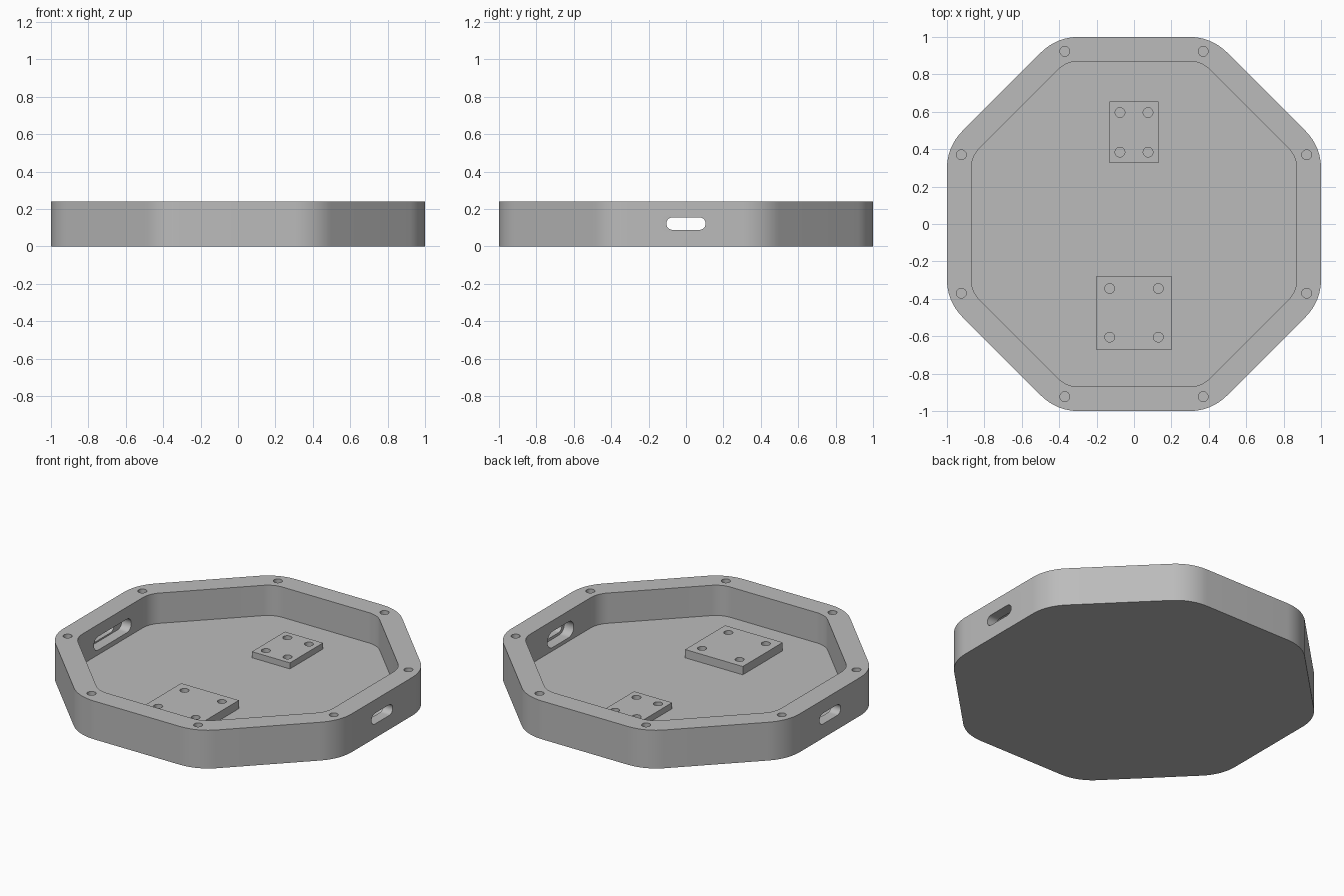
import bpy
import math
from math import cos, sin, pi
from mathutils import Matrix, Vector

cube = bpy.data.objects.get("Cube")
if cube:
    bpy.data.objects.remove(cube, do_unlink=True)

grey = bpy.data.materials.new("plain_grey")
grey.use_nodes = True
colour = (0.5, 0.5, 0.5, 1)
grey.diffuse_color = colour
grey.node_tree.nodes["Principled BSDF"].inputs["Base Color"].default_value = colour

HEIGHT, FLOOR, WALL, FILLET = 0.24, 0.05, 0.13, 0.28
SLOT_Z = 0.122


def prism(name, outline, low, high, turn=None):
    """Extrude a closed outline between two heights."""
    n = len(outline)
    verts = [Vector((x, y, z)) for z in (low, high) for x, y in outline]
    if turn:
        verts = [turn @ v for v in verts]
    faces = [list(range(n))[::-1], list(range(n, 2 * n))]
    faces += [(i, (i + 1) % n, n + (i + 1) % n, n + i) for i in range(n)]
    mesh = bpy.data.meshes.new(name)
    mesh.from_pydata(verts, [], faces)
    mesh.materials.append(grey)
    obj = bpy.data.objects.new(name, mesh)
    bpy.context.collection.objects.link(obj)
    return obj


def octagon(radius, apothem, steps=12):
    """Regular octagon with rounded corners."""
    reach = (apothem - radius) / cos(pi / 8)
    points = []
    for k in range(8):
        mid = (k + 0.5) * pi / 4
        for s in range(steps + 1):
            a = mid + (s / steps - 0.5) * pi / 4
            points.append((reach * cos(mid) + radius * cos(a),
                           reach * sin(mid) + radius * sin(a)))
    return points


def circle(x, y, r=0.026, n=32):
    return [(x + r * cos(2 * pi * i / n), y + r * sin(2 * pi * i / n)) for i in range(n)]


def stadium(length, height, steps=16):
    """Slot outline with half-round ends."""
    r = height / 2
    points = []
    for side in (1, -1):
        for s in range(steps + 1):
            a = -pi / 2 + pi * s / steps
            points.append((side * (length / 2 - r + r * cos(a)), side * r * sin(a)))
    return points


def cut(target, cutter):
    mod = target.modifiers.new("cut", 'BOOLEAN')
    mod.operation, mod.solver, mod.object = 'DIFFERENCE', 'EXACT', cutter
    bpy.context.view_layer.objects.active = target
    bpy.ops.object.modifier_apply(modifier=mod.name)
    bpy.data.objects.remove(cutter, do_unlink=True)


def smooth(obj):
    bpy.ops.object.select_all(action='DESELECT')
    obj.select_set(True)
    bpy.context.view_layer.objects.active = obj
    bpy.ops.object.shade_smooth_by_angle(angle=math.radians(30))


# Octagonal tray with hollow interior
tray = prism("tray", octagon(FILLET, 1), 0, HEIGHT)
cut(tray, prism("cavity", octagon(FILLET - WALL, 1 - WALL), FLOOR, HEIGHT + 0.1))

# Screw holes in the rim
for a, b in ((0.37, 0.923), (0.923, 0.37)):
    for sx in (1, -1):
        for sy in (1, -1):
            cut(tray, prism("rim_hole", circle(sx * a, sy * b), 0.1, HEIGHT + 0.1))

# Cable slots in both side walls, each with a wider pocket on the inside
axes = Matrix(((0, 0, 1), (1, 0, 0), (0, 1, 0))).to_4x4()
turn = Matrix.Translation((0, 0, SLOT_Z)) @ axes
for side, length, height in ((1, 0.26, 0.1), (-1, 0.37, 0.085)):
    for outline, a, b in ((stadium(0.21, 0.067), 0.8, 1.1),
                          (stadium(length, height), 0.8, 0.935)):
        low, high = sorted((side * a, side * b))
        cut(tray, prism("slot", outline, low, high, turn))
smooth(tray)


# Raised mounting plates on the floor, each with four holes
def mounting_plate(name, y, half_x, half_y, hole_x, hole_y, thick):
    top = FLOOR + thick
    outline = [(-half_x, y - half_y), (half_x, y - half_y),
               (half_x, y + half_y), (-half_x, y + half_y)]
    plate = prism(name, outline, FLOOR, top)
    for sx in (1, -1):
        for sy in (1, -1):
            cut(plate, prism("hole", circle(sx * hole_x, y + sy * hole_y),
                             FLOOR - 0.02, top + 0.05))
    smooth(plate)


mounting_plate("front_mounting_plate", -0.475, 0.2, 0.198, 0.13, 0.13, 0.052)
mounting_plate("back_mounting_plate", 0.49, 0.132, 0.164, 0.075, 0.106, 0.038)
